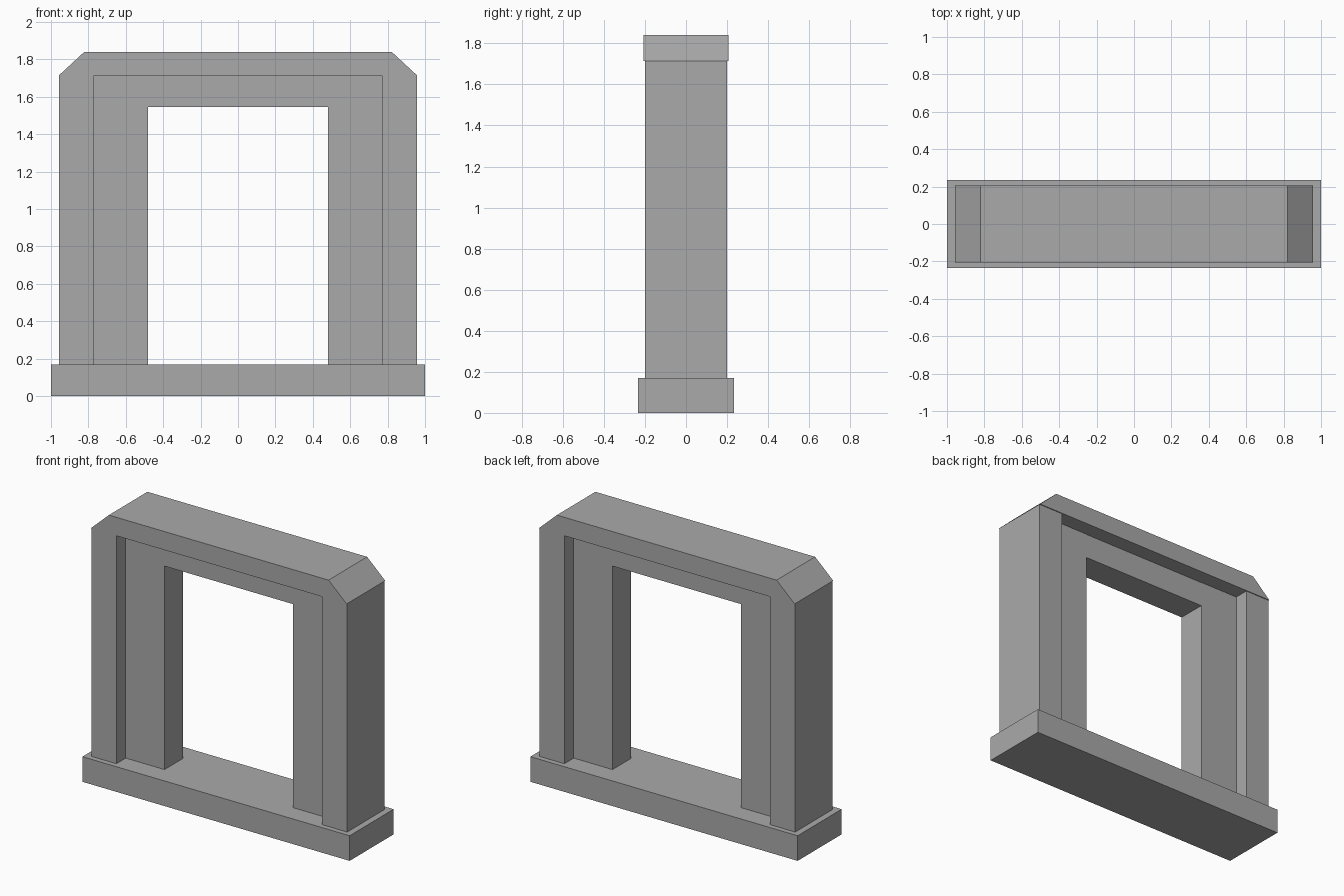
import bpy
import bmesh

cube = bpy.data.objects.get("Cube")
if cube:
    bpy.data.objects.remove(cube, do_unlink=True)

GREY = (0.4, 0.4, 0.4, 1.0)
stone = bpy.data.materials.new("grey_stone")
stone.use_nodes = True
stone.diffuse_color = GREY
stone.node_tree.nodes["Principled BSDF"].inputs["Base Color"].default_value = GREY


def prism(name, profile, half_depth):
    """Extrude an x-z outline symmetrically along y."""
    bm = bmesh.new()
    face = bm.faces.new([bm.verts.new((x, -half_depth, z)) for x, z in profile])
    side = bmesh.ops.extrude_face_region(bm, geom=[face])
    verts = [v for v in side["geom"] if isinstance(v, bmesh.types.BMVert)]
    bmesh.ops.translate(bm, verts=verts, vec=(0, 2 * half_depth, 0))
    bmesh.ops.recalc_face_normals(bm, faces=bm.faces)
    mesh = bpy.data.meshes.new(name)
    bm.to_mesh(mesh)
    bm.free()
    mesh.materials.append(stone)
    obj = bpy.data.objects.new(name, mesh)
    bpy.context.collection.objects.link(obj)
    return obj


def block(name, x0, x1, z0, z1, half_depth):
    return prism(name, [(x0, z0), (x1, z0), (x1, z1), (x0, z1)], half_depth)


BASE_TOP, CAP_BOTTOM, CAP_TOP = 0.17, 1.715, 1.84
OUTER, STEP, OPENING = 0.957, 0.77, 0.48

# Plinth
block("base", -1, 1, 0, BASE_TOP, 0.235)

# Stepped pillars on both sides
for side, s in (("left", 1), ("right", -1)):
    block(side + "_outer_pillar", s * STEP, s * OUTER, BASE_TOP, CAP_BOTTOM, 0.2)
    block(side + "_inner_pillar", s * OPENING, s * STEP, BASE_TOP, CAP_BOTTOM, 0.1)

# Recessed lintel over the opening
block("lintel", -OPENING, OPENING, 1.545, CAP_BOTTOM, 0.098)

# Cap with sloped ends
prism("cap", [(-OUTER, CAP_BOTTOM), (OUTER, CAP_BOTTOM),
              (0.822, CAP_TOP), (-0.822, CAP_TOP)], 0.206)
